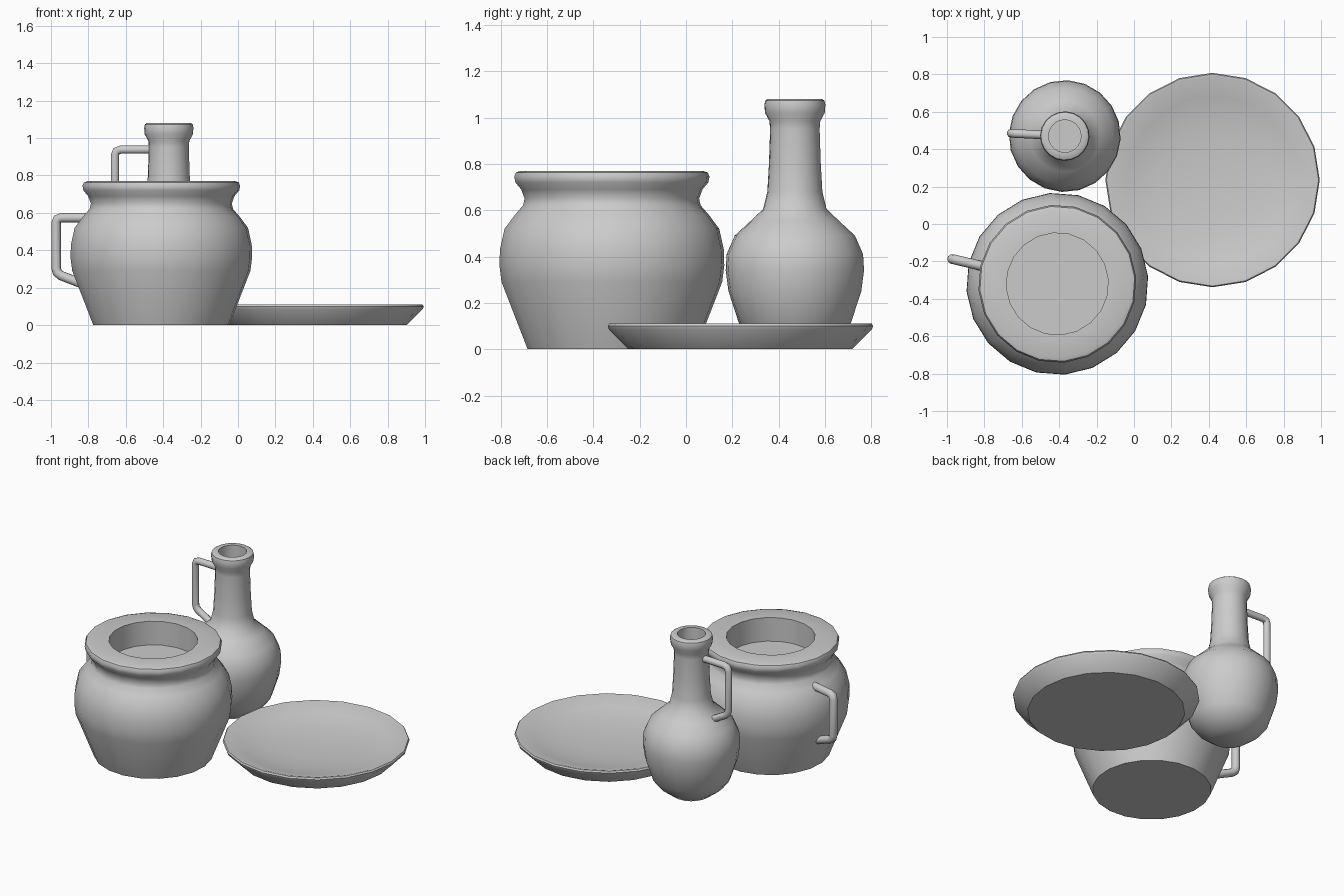
import bpy, bmesh, math
from mathutils import Vector

if "Cube" in bpy.data.objects:
    bpy.data.objects.remove(bpy.data.objects["Cube"])

SIDES = 20


def finish(bm, name, loc, rot, angle):
    bmesh.ops.recalc_face_normals(bm, faces=bm.faces)
    mesh = bpy.data.meshes.new(name)
    bm.to_mesh(mesh)
    bm.free()
    ob = bpy.data.objects.new(name, mesh)
    bpy.context.collection.objects.link(ob)
    ob.location = (loc[0], loc[1], 0)
    ob.rotation_euler[2] = math.radians(rot)
    bpy.ops.object.select_all(action='DESELECT')
    ob.select_set(True)
    bpy.context.view_layer.objects.active = ob
    bpy.ops.object.shade_smooth_by_angle(angle=math.radians(angle))
    return ob


def bridge(bm, rings):
    for a, b in zip(rings, rings[1:]):
        n = len(a)
        for i in range(n):
            j = (i + 1) % n
            bm.faces.new((a[i], a[j], b[j], b[i]))
    bm.faces.new(rings[0])
    bm.faces.new(rings[-1])


def lathe(name, profile, loc, rot=0, angle=42):
    # Turned vessel: rings of (radius, height), capped at both ends
    bm = bmesh.new()
    rings = [[bm.verts.new((r * math.cos(math.tau * i / SIDES),
                            r * math.sin(math.tau * i / SIDES), z))
              for i in range(SIDES)] for r, z in profile]
    bridge(bm, rings)
    return finish(bm, name, loc, rot, angle)


def handle(name, corners, radius, bend, loc, rot):
    # Round tube in the x-z plane with rounded corners
    pts = [Vector((x, 0, z)) for x, z in corners]
    path = [pts[0]]
    for p, c, n in zip(pts, pts[1:], pts[2:]):
        a = c + (p - c).normalized() * bend
        b = c + (n - c).normalized() * bend
        path += [a, (a + b) / 4 + c / 2, b]
    path.append(pts[-1])
    bm = bmesh.new()
    rings = []
    for k, p in enumerate(path):
        before = (p - path[max(k - 1, 0)]).normalized()
        after = (path[min(k + 1, len(path) - 1)] - p).normalized()
        t = (before + after).normalized()
        side = Vector((0, 1, 0))
        up = t.cross(side)
        rings.append([bm.verts.new(p + radius * (side * math.cos(math.tau * i / 10)
                                                 + up * math.sin(math.tau * i / 10)))
                      for i in range(10)])
    bridge(bm, rings)
    return finish(bm, name, loc, rot, 50)


# Wide pot with rolled rim and recessed opening
pot, pot_rot = (-0.41, -0.32), -13.3
lathe("pot_body", [(0.365, 0), (0.478, 0.29), (0.487, 0.36), (0.485, 0.43),
                   (0.465, 0.52), (0.42, 0.58), (0.385, 0.62), (0.378, 0.65),
                   (0.393, 0.69), (0.418, 0.72), (0.423, 0.745), (0.415, 0.763),
                   (0.395, 0.77), (0.273, 0.77), (0.273, 0.61)], pot, pot_rot)
handle("pot_handle", [(-0.39, 0.574), (-0.578, 0.574), (-0.578, 0.275),
                      (-0.42, 0.215)], 0.026, 0.03, pot, pot_rot)

# Long-necked jug with flared lip
jug, jug_rot = (-0.37, 0.47), -3
lathe("jug_body", [(0.12, 0), (0.205, 0.065), (0.243, 0.115), (0.287, 0.25),
                   (0.299, 0.34), (0.295, 0.41), (0.26, 0.49), (0.19, 0.555),
                   (0.137, 0.605), (0.119, 0.68), (0.112, 0.8), (0.107, 0.95),
                   (0.11, 0.985), (0.129, 1.02), (0.132, 1.055), (0.128, 1.073),
                   (0.118, 1.08), (0.087, 1.08), (0.087, 1.0)], jug, jug_rot)
handle("jug_handle", [(-0.09, 0.938), (-0.288, 0.938), (-0.288, 0.615),
                      (-0.16, 0.545)], 0.023, 0.03, jug, jug_rot)

# Shallow plate with a gently dished top
lathe("plate", [(0.483, 0), (0.568, 0.085), (0.573, 0.1), (0.567, 0.11),
                (0.555, 0.11), (0.45, 0.077), (0.3, 0.052), (0.15, 0.042),
                (0.02, 0.04)], (0.42, 0.235))
